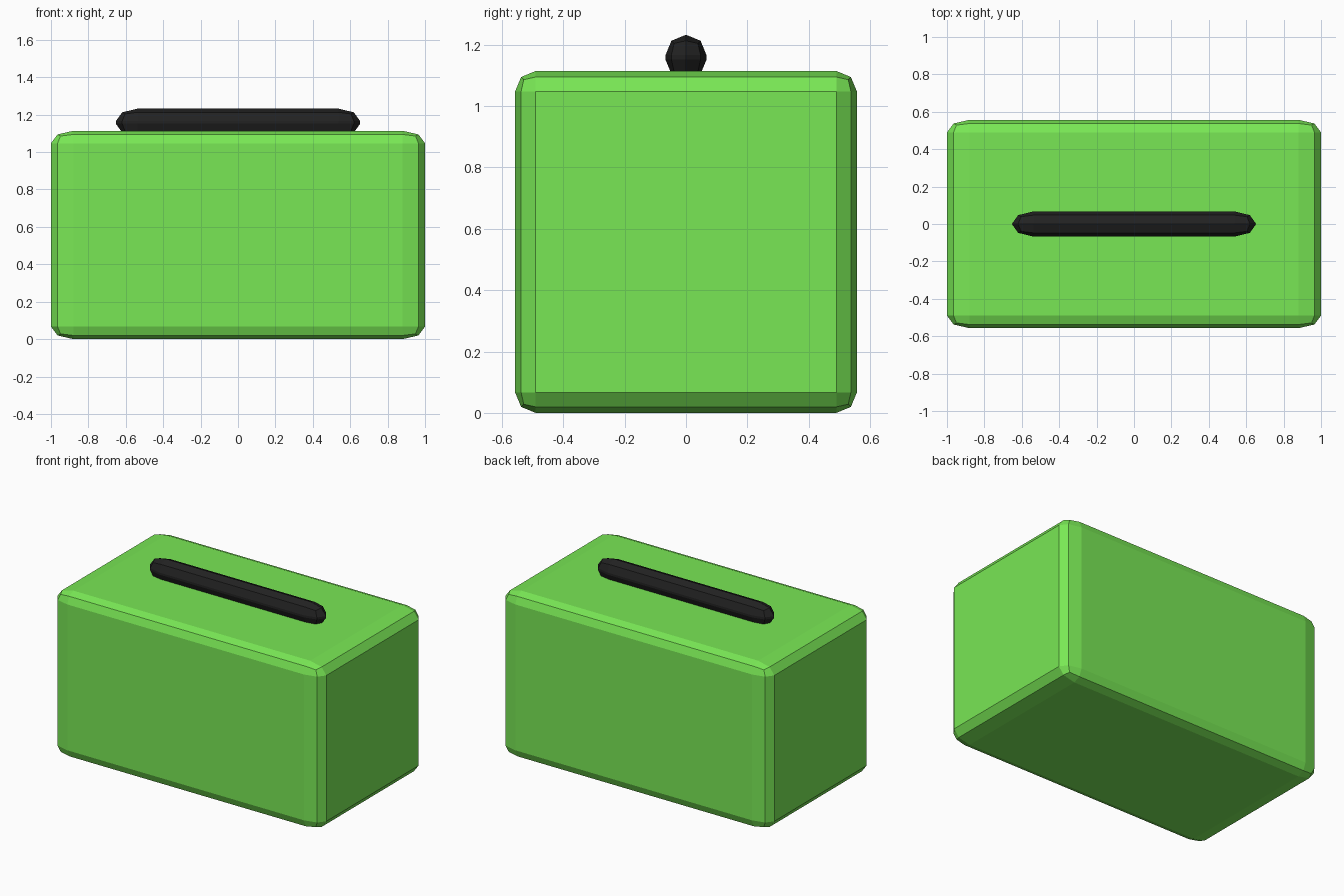
import bpy, bmesh
from mathutils import Matrix, Vector

if "Cube" in bpy.data.objects:
    bpy.data.objects.remove(bpy.data.objects["Cube"])


def material(name, rgb):
    m = bpy.data.materials.new(name)
    m.diffuse_color = (*rgb, 1)
    m.use_nodes = True
    m.node_tree.nodes["Principled BSDF"].inputs["Base Color"].default_value = m.diffuse_color
    return m


def rounded_box(name, size, center, radius, stretch, mat):
    """Box with two-segment rounded edges; rounding is stretched along x."""
    bm = bmesh.new()
    bmesh.ops.create_cube(bm, size=1)
    bm.transform(Matrix.Diagonal((size[0] / stretch, size[1], size[2], 1)))
    bmesh.ops.bevel(bm, geom=bm.edges[:], offset=radius, segments=2,
                    profile=0.5, affect='EDGES', clamp_overlap=True)
    bm.transform(Matrix.Translation(Vector(center))
                 @ Matrix.Diagonal((stretch, 1, 1, 1)))
    bmesh.ops.recalc_face_normals(bm, faces=bm.faces[:])
    me = bpy.data.meshes.new(name)
    bm.to_mesh(me)
    bm.free()
    me.materials.append(mat)
    ob = bpy.data.objects.new(name, me)
    bpy.context.collection.objects.link(ob)
    return ob


green = material("green", (0.19, 0.80, 0.09))
black = material("black", (0.016, 0.016, 0.016))

# main case
rounded_box("case", (2, 1.114, 1.114), (0, 0, 0.557), 0.067, 1.8, green)
# carrying handle, partly sunk into the lid
rounded_box("handle", (1.306, 0.134, 0.147), (0, 0, 1.1585), 0.0665, 1.73, black)
